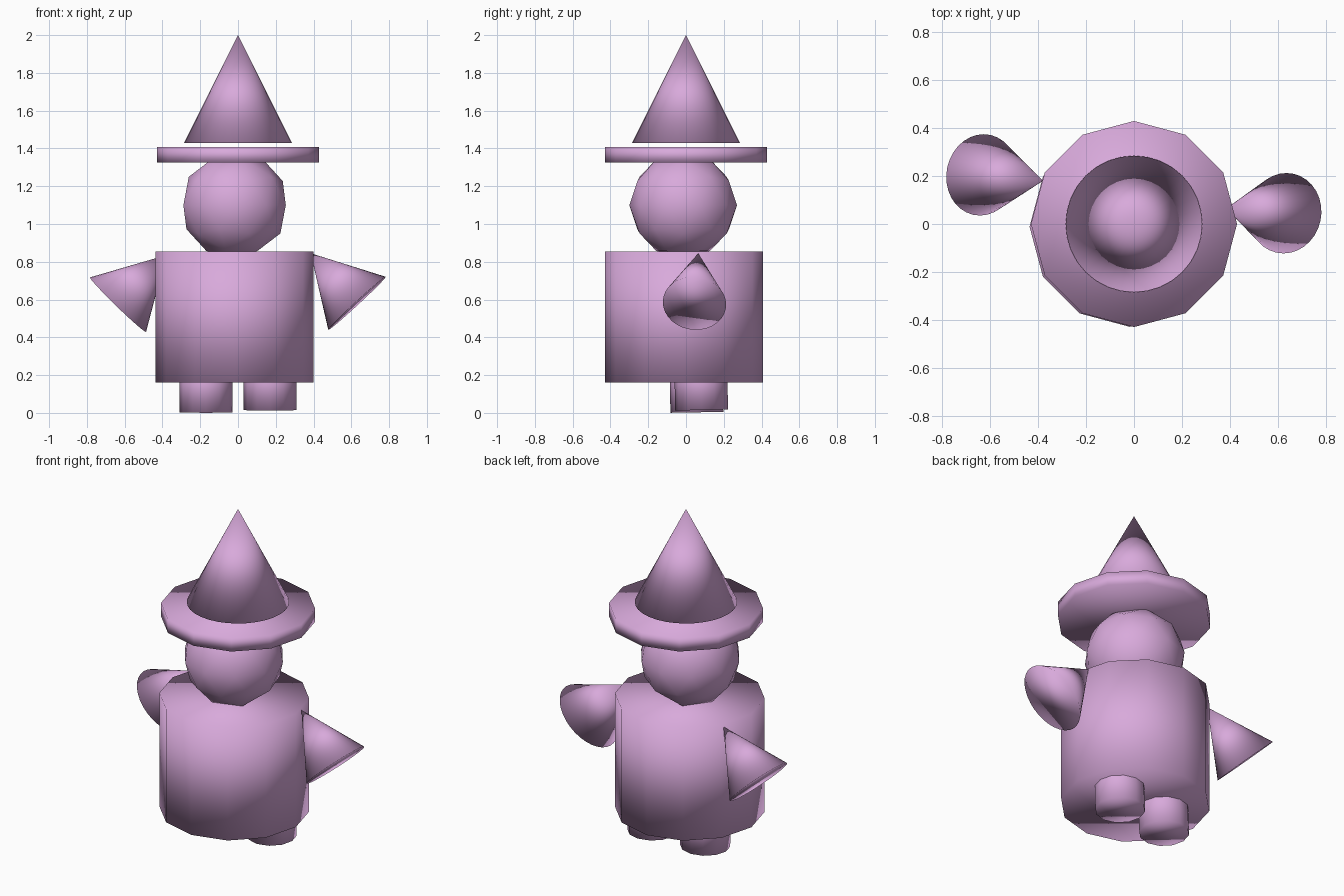
import bpy, bmesh
from math import radians
from mathutils import Matrix, Vector

if "Cube" in bpy.data.objects:
    bpy.data.objects.remove(bpy.data.objects["Cube"])

mat = bpy.data.materials.new("lilac")
mat.diffuse_color = (0.69, 0.40, 0.71, 1.0)
mat.use_nodes = True
mat.node_tree.nodes["Principled BSDF"].inputs["Base Color"].default_value = mat.diffuse_color


def finish(name, bm, matrix):
    """Turn a bmesh into a fully smooth-shaded object."""
    bmesh.ops.remove_doubles(bm, verts=bm.verts[:], dist=1e-5)
    bmesh.ops.transform(bm, matrix=matrix, verts=bm.verts[:])
    bmesh.ops.recalc_face_normals(bm, faces=bm.faces[:])
    for f in bm.faces:
        f.smooth = True
    mesh = bpy.data.meshes.new(name)
    bm.to_mesh(mesh)
    bm.free()
    mesh.materials.append(mat)
    obj = bpy.data.objects.new(name, mesh)
    bpy.context.collection.objects.link(obj)
    return obj


def tapered(name, r_bottom, r_top, depth, sides, matrix):
    """Closed cylinder or cone centred on its own origin."""
    bm = bmesh.new()
    bmesh.ops.create_cone(bm, cap_ends=True, cap_tris=False, segments=sides,
                          radius1=r_bottom, radius2=r_top, depth=depth)
    return finish(name, bm, matrix)


def upright(name, r_bottom, r_top, x, y, z0, z1, sides, tilt=0.0):
    m = Matrix.Translation((x, y, (z0 + z1) / 2)) @ Matrix.Rotation(radians(tilt), 4, 'X')
    return tapered(name, r_bottom, r_top, z1 - z0, sides, m)


def arm(name, apex, base, wide, deep):
    """Oval cone with its tip at the shoulder and its base at the hand."""
    apex, base = Vector(apex), Vector(base)
    w = (base - apex).normalized()
    u = Vector((0, 1, 0)).cross(w).normalized()
    v = w.cross(u)
    m = Matrix((u, v, w)).transposed().to_4x4()
    m.translation = (apex + base) / 2
    scale = Matrix.Diagonal((wide, deep, 1, 1))
    return tapered(name, 0, 1, (base - apex).length, 32, m @ scale)


# Hat: pointed crown floating just over a twelve-sided brim
upright("hat_crown", 0.285, 0, 0, 0, 1.43, 2.0, 32)
upright("hat_brim", 0.43, 0.43, 0, 0, 1.325, 1.407, 12)

# Head
bm = bmesh.new()
bmesh.ops.create_icosphere(bm, subdivisions=2, radius=0.285)
finish("head", bm, Matrix.Translation((-0.018, -0.015, 1.10)))

# Body
upright("body", 0.418, 0.418, -0.018, -0.011, 0.16, 0.855, 12)

# Arms
arm("right_arm", (0.385, 0.065, 0.845), (0.63, 0.045, 0.58), 0.207, 0.168)
arm("left_arm", (-0.38, 0.18, 0.835), (-0.635, 0.205, 0.573), 0.207, 0.17)

# Feet
upright("left_foot", 0.14, 0.14, -0.17, 0.055, 0.003, 0.28, 12, 1)
upright("right_foot", 0.14, 0.14, 0.17, 0.08, 0.015, 0.29, 12, 1)
